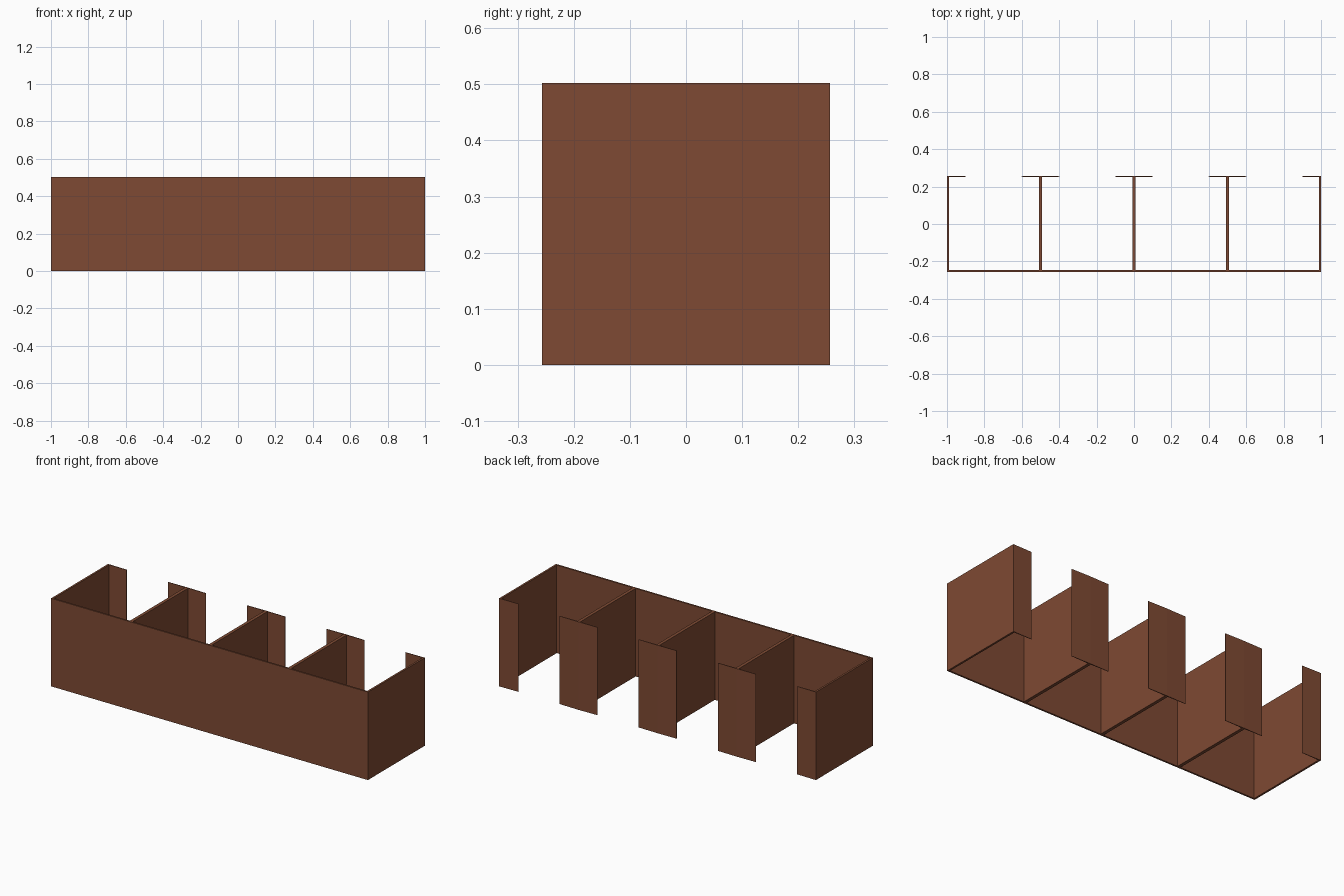
import bpy, bmesh

if "Cube" in bpy.data.objects:
    bpy.data.objects.remove(bpy.data.objects["Cube"])

H = 0.502            # wall height
YF, YB = -0.257, 0.257

brown = bpy.data.materials.new("brown_wood")
brown.diffuse_color = (0.21, 0.068, 0.033, 1)
brown.use_nodes = True
brown.node_tree.nodes["Principled BSDF"].inputs["Base Color"].default_value = brown.diffuse_color


def extrude_plan(name, pts):
    """Upright panel: a floor-plan outline extruded to the wall height."""
    bm = bmesh.new()
    face = bm.faces.new([bm.verts.new((x, y, 0)) for x, y in pts])
    top = bmesh.ops.extrude_face_region(bm, geom=[face])["geom"]
    bmesh.ops.translate(bm, vec=(0, 0, H),
                        verts=[v for v in top if isinstance(v, bmesh.types.BMVert)])
    bmesh.ops.recalc_face_normals(bm, faces=bm.faces)
    mesh = bpy.data.meshes.new(name)
    bm.to_mesh(mesh)
    bm.free()
    mesh.materials.append(brown)
    obj = bpy.data.objects.new(name, mesh)
    bpy.context.collection.objects.link(obj)
    return obj


def panel(name, x0, x1, y0, y1):
    return extrude_plan(name, [(x0, y0), (x1, y0), (x1, y1), (x0, y1)])


# long closed wall at the front
panel("front_wall", -1, 1, YF, -0.247)

# end walls, each with a short tapered return at the open back
for s, side in ((-1, "left"), (1, "right")):
    panel(f"{side}_end_wall", min(s, s * 0.989), max(s, s * 0.989), -0.247, 0.251)
    extrude_plan(f"{side}_end_return",
                 [(s, 0.251), (s * 0.88, 0.253), (s * 0.88, 0.255), (s, YB)])

# three stall dividers, each ending in a tapered T-shaped return
for i, x in enumerate((-0.5, 0, 0.5), 1):
    panel(f"divider_{i}", x - 0.009, x + 0.009, -0.247, 0.251)
    extrude_plan(f"divider_return_{i}",
                 [(x - 0.12, 0.253), (x, 0.251), (x + 0.12, 0.253),
                  (x + 0.12, 0.255), (x, YB), (x - 0.12, 0.255)])
